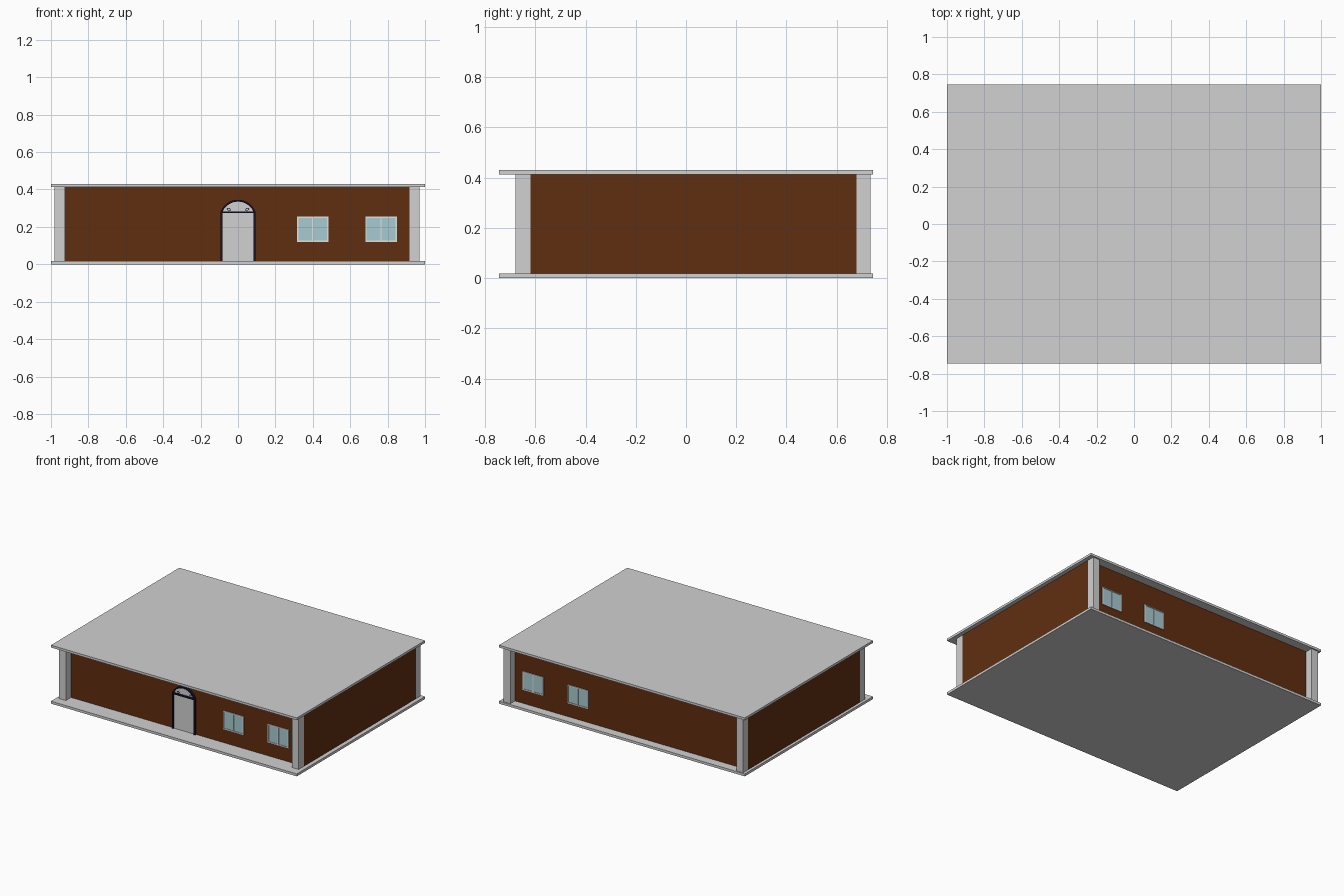
import bpy
from math import sin, cos, asin, pi

if "Cube" in bpy.data.objects:
    bpy.data.objects.remove(bpy.data.objects["Cube"])


def material(name, rgb):
    m = bpy.data.materials.new(name)
    m.use_nodes = True
    m.diffuse_color = (*rgb, 1)
    m.node_tree.nodes["Principled BSDF"].inputs["Base Color"].default_value = (*rgb, 1)
    return m


concrete = material("pale grey concrete", (0.64, 0.64, 0.64))
brown = material("brown wall", (0.118, 0.027, 0.005))
glass = material("light blue glass", (0.39, 0.6, 0.65))
white = material("white window frame", (0.76, 0.76, 0.76))
navy = material("dark navy iron", (0.008, 0.006, 0.022))


def mesh_object(name, verts, faces, mat):
    me = bpy.data.meshes.new(name)
    me.from_pydata(verts, [], faces)
    me.materials.append(mat)
    ob = bpy.data.objects.new(name, me)
    bpy.context.collection.objects.link(ob)
    return ob


def box(name, x, y, z, mat):
    """Box from (low, high) ranges on each axis."""
    verts = [(a, b, c) for a in x for b in y for c in z]
    faces = [(0, 1, 3, 2), (4, 6, 7, 5), (0, 4, 5, 1),
             (2, 3, 7, 6), (0, 2, 6, 4), (1, 5, 7, 3)]
    return mesh_object(name, verts, faces, mat)


def prism(name, outline, y, mat):
    """Solid made by pushing an (x, z) outline along y."""
    n = len(outline)
    verts = [(px, py, pz) for py in y for px, pz in outline]
    faces = [tuple(range(n)), tuple(reversed(range(n, 2 * n)))]
    faces += [(i, i + n, (i + 1) % n + n, (i + 1) % n) for i in range(n)]
    return mesh_object(name, verts, faces, mat)


FLOOR, CEILING, TOP = 0.018, 0.413, 0.43
FRONT, BACK = -0.62, 0.68
LEFT, RIGHT = 0.97, -0.98

# slabs and walls
box("floor_slab", (-1, 1), (-0.745, 0.745), (0, FLOOR), concrete)
box("roof_slab", (-1, 1), (-0.745, 0.745), (CEILING, TOP), concrete)
box("walls", (RIGHT, LEFT), (FRONT, BACK), (FLOOR, CEILING), brown)

# corner columns
for side, x in (("right", (RIGHT, RIGHT + 0.055)), ("left", (LEFT - 0.055, LEFT))):
    for end, y in (("front", (FRONT - 0.06, FRONT)), ("back", (BACK, BACK + 0.055))):
        box(f"{end}_{side}_column", x, y, (FLOOR, CEILING), concrete)


def window(name, cx, wall, out):
    """Two-pane window standing on a wall; out is the wall's facing along y."""
    w, z0, z1, t = 0.084, 0.12, 0.255, 0.007

    def depth(d):
        return tuple(sorted((wall, wall + out * d)))

    box(name + "_glass", (cx - w, cx + w), depth(0.003), (z0, z1), glass)
    for part, x in (("right", cx - w), ("middle", cx - t / 2), ("left", cx + w - t)):
        box(f"{name}_{part}_bar", (x, x + t), depth(0.007), (z0, z1), white)
    for part, z in (("sill", z0), ("head", z1 - t)):
        box(f"{name}_{part}", (cx - w, cx + w), depth(0.007), (z, z + t), white)


for i, cx in enumerate((0.4, 0.765)):
    window(f"front_window_{i + 1}", cx, FRONT, -1)
    window(f"back_window_{i + 1}", cx, BACK, 1)

# arched doorway: panel, frame and crossbar
HALF, SPRING, RISE = 0.094, 0.278, 0.067


def arch(inset):
    """Outline of the doorway, from one foot over the arch to the other."""
    h, r = HALF - inset, RISE - inset
    radius = (h * h + r * r) / (2 * r)
    half_angle = asin(h / radius)
    steps = 20
    pts = [(-h, FLOOR)]
    for i in range(steps + 1):
        a = half_angle * (2 * i / steps - 1)
        pts.append((radius * sin(a), SPRING + r - radius + radius * cos(a)))
    return pts + [(h, FLOOR)]


prism("door_panel", arch(0.004), (FRONT - 0.003, FRONT), concrete)

outer, inner = arch(0), arch(0.01)
count = len(outer)
rings = [(p, y) for y in (FRONT - 0.015, FRONT) for p in (outer, inner)]
verts = [(px, y, pz) for p, y in rings for px, pz in p]
faces = []
for i in range(count - 1):
    for a, b in ((0, 1), (1, 3), (3, 2), (2, 0)):
        faces.append((a * count + i, a * count + i + 1, b * count + i + 1, b * count + i))
mesh_object("door_frame", verts, faces, navy)
box("door_crossbar", (-HALF, HALF), (FRONT - 0.015, FRONT),
    (SPRING - 0.005, SPRING + 0.005), navy)

# small iron scrolls in the fanlight
for side, s in (("right", -1), ("left", 1)):
    cu = bpy.data.curves.new(f"{side}_scroll", "CURVE")
    cu.dimensions = "3D"
    cu.bevel_depth = 0.0015
    cu.bevel_resolution = 1
    sp = cu.splines.new("POLY")
    sp.points.add(14)
    for i, p in enumerate(sp.points):
        a = 1.6 * pi * i / 14
        r = 0.011 - 0.0005 * i
        p.co = (s * (0.048 + r * cos(a)), FRONT - 0.005, SPRING + 0.013 + r * sin(a), 1)
    cu.materials.append(navy)
    bpy.context.collection.objects.link(bpy.data.objects.new(f"{side}_scroll", cu))
